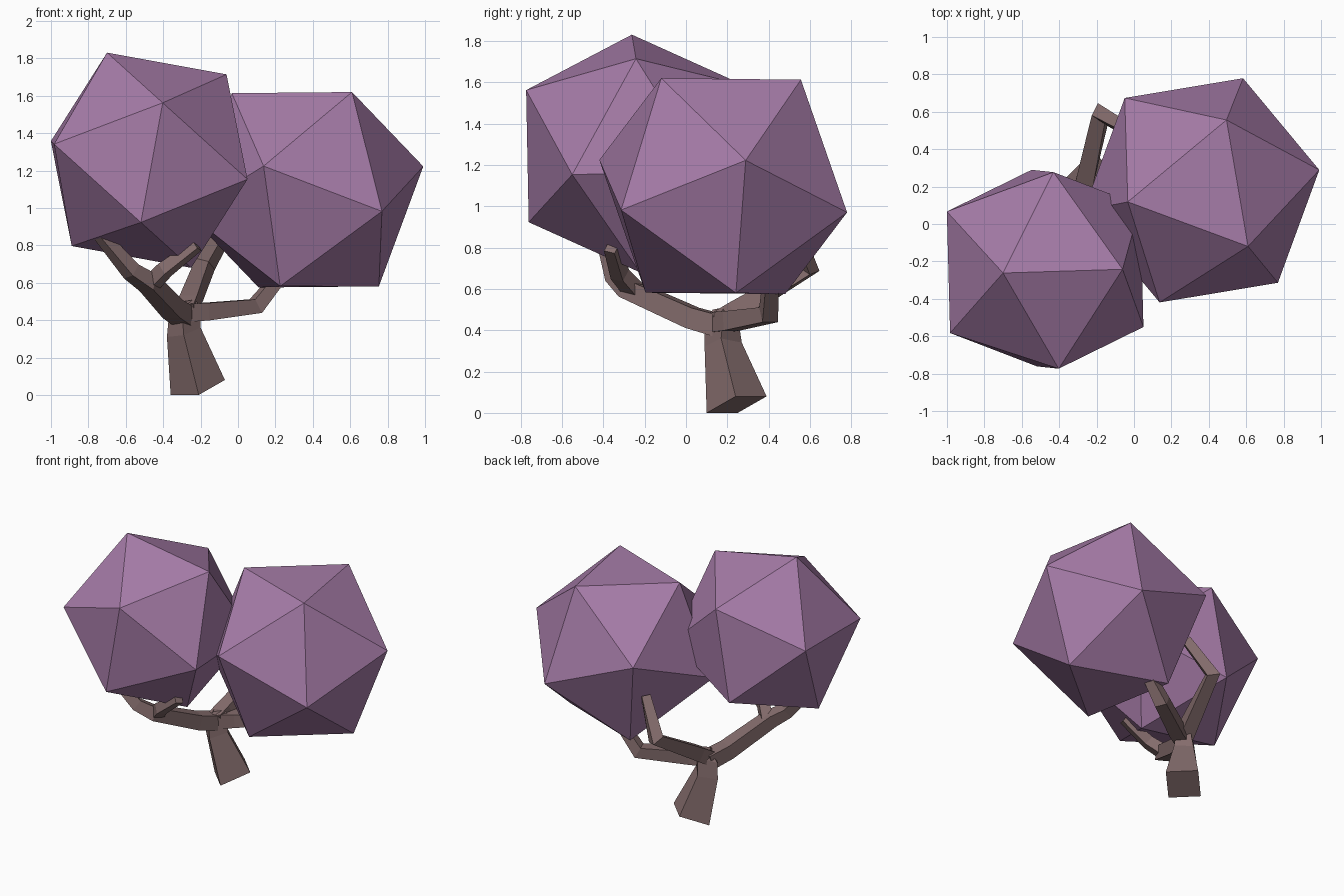
import bpy, bmesh, math
from mathutils import Vector, Matrix

if "Cube" in bpy.data.objects:
    bpy.data.objects.remove(bpy.data.objects["Cube"])


def material(name, color):
    m = bpy.data.materials.new(name)
    m.diffuse_color = color
    m.use_nodes = True
    m.node_tree.nodes["Principled BSDF"].inputs["Base Color"].default_value = m.diffuse_color
    return m


LEAF = material("leaf_purple", (0.38, 0.20, 0.39, 1))
BARK = material("bark_brown", (0.23, 0.15, 0.15, 1))


def finish(bm, name, mat):
    bmesh.ops.recalc_face_normals(bm, faces=bm.faces[:])
    me = bpy.data.meshes.new(name)
    bm.to_mesh(me)
    bm.free()
    me.materials.append(mat)
    ob = bpy.data.objects.new(name, me)
    bpy.context.collection.objects.link(ob)
    return ob


def crown(name, center, radius, a, b):
    """Icosahedron with one corner towards a and a neighbouring corner towards b."""
    z = Vector(a).normalized()
    b = Vector(b)
    x = (b - z * b.dot(z)).normalized()
    rot = Matrix((x, z.cross(x), z)).transposed().to_4x4()
    bm = bmesh.new()
    bmesh.ops.create_icosphere(bm, subdivisions=1, radius=radius,
                               matrix=Matrix.Translation(center) @ rot)
    return finish(bm, name, LEAF)


def skin_rings(name, rings):
    """Closed tube through four-cornered rings."""
    bm = bmesh.new()
    loops = [[bm.verts.new(p) for p in r] for r in rings]
    for r0, r1 in zip(loops, loops[1:]):
        for i in range(4):
            j = (i + 1) % 4
            bm.faces.new((r0[i], r0[j], r1[j], r1[i]))
    bm.faces.new(loops[0])
    bm.faces.new(loops[-1])
    return finish(bm, name, BARK)


def branch(name, path, radii, roll):
    pts = [Vector(p) for p in path]
    rings, ref = [], Vector((0, 0, 1))
    for i, (p, r) in enumerate(zip(pts, radii)):
        d0 = (pts[max(i, 1)] - pts[max(i, 1) - 1]).normalized()
        k = min(i + 1, len(pts) - 1)
        d1 = (pts[k] - pts[k - 1]).normalized()
        t = (d0 + d1).normalized()
        u = (ref - t * ref.dot(t)).normalized()
        ref = u                      # carry the frame along to avoid twisting
        s = t.cross(u)
        angs = [math.radians(roll + 90 * q) for q in range(4)]
        rings.append([p + (u * math.cos(g) + s * math.sin(g)) * r for g in angs])
    return skin_rings(name, rings)


# Crowns
crown("left_crown", (-0.475, -0.242, 1.255), 0.618,
      (-0.225, -0.02, 0.575), (0.415, 0.0, 0.455))
crown("right_crown", (0.36, 0.18, 1.097), 0.652,
      (0.25, -0.30, 0.523), (0.63, 0.11, 0.123))

# Trunk: slanted square foot, waist, junction
skin_rings("trunk", [
    [(-0.21, 0.10, 0.0), (-0.36, 0.25, 0.0), (-0.22, 0.39, 0.08), (-0.07, 0.24, 0.08)],
    [(-0.29, 0.09, 0.32), (-0.38, 0.18, 0.31), (-0.28, 0.27, 0.34), (-0.20, 0.17, 0.36)],
    [(-0.30, 0.09, 0.45), (-0.37, 0.17, 0.42), (-0.27, 0.25, 0.47), (-0.20, 0.18, 0.47)],
    [(-0.29, 0.13, 0.50), (-0.31, 0.17, 0.50), (-0.26, 0.21, 0.51), (-0.23, 0.18, 0.51)],
])

# Branches
branch("front_branch", [(-0.29, 0.17, 0.42), (-0.35, 0.03, 0.46), (-0.48, -0.28, 0.60),
                        (-0.57, -0.34, 0.66), (-0.74, -0.40, 0.86)],
       [0.075, 0.072, 0.065, 0.055, 0.04], 45)
branch("front_fork", [(-0.47, -0.25, 0.59), (-0.39, -0.32, 0.67), (-0.22, -0.36, 0.80)],
       [0.055, 0.05, 0.04], 45)
branch("right_branch", [(-0.27, 0.17, 0.44), (-0.18, 0.22, 0.445),
                        (0.095, 0.40, 0.475), (0.23, 0.41, 0.64)],
       [0.068, 0.066, 0.058, 0.045], 45)
branch("back_branch", [(-0.28, 0.16, 0.44), (-0.26, 0.24, 0.49),
                       (-0.175, 0.59, 0.70), (-0.03, 0.50, 0.94)],
       [0.07, 0.068, 0.06, 0.042], 45)
